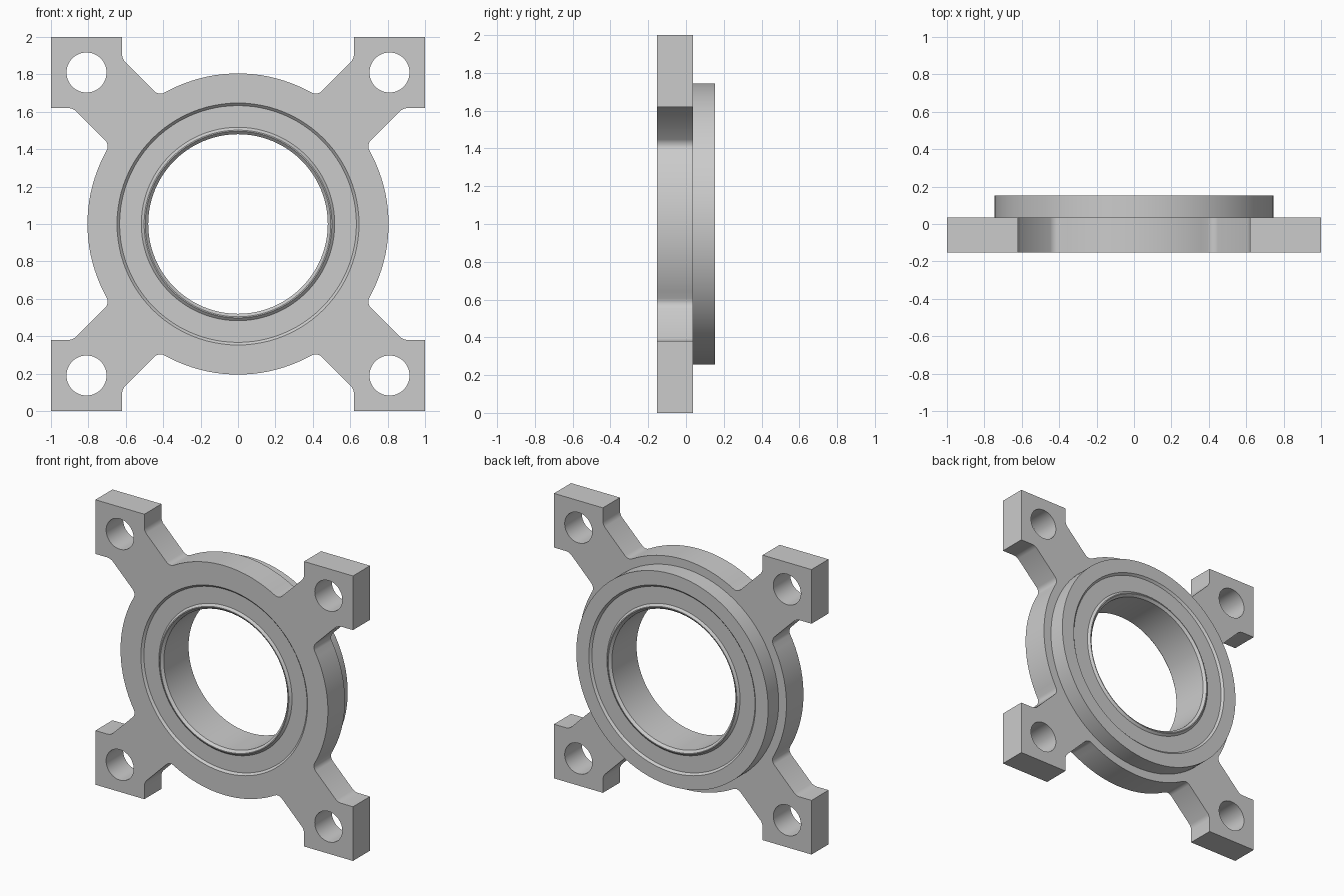
import bpy
import bmesh
from math import sin, cos, pi, atan2, radians

cube = bpy.data.objects.get("Cube")
if cube:
    bpy.data.objects.remove(cube)

FRONT, STEP, BACK = -0.153, 0.036, 0.153
MID_Z = 1.0
SEAT_R, BODY_R, SPIGOT_R = 0.67, 0.805, 0.745

steel = bpy.data.materials.new("grey_metal")
steel.use_nodes = True
GREY = (0.6, 0.6, 0.6, 1)
steel.diffuse_color = GREY
steel.node_tree.nodes["Principled BSDF"].inputs["Base Color"].default_value = GREY


def smooth(obj):
    bpy.ops.object.select_all(action="DESELECT")
    obj.select_set(True)
    bpy.context.view_layer.objects.active = obj
    bpy.ops.object.shade_smooth_by_angle(angle=radians(25))


def circle(r, cx=0, cy=0, n=96):
    return [(cx + r * cos(2 * pi * i / n), cy + r * sin(2 * pi * i / n)) for i in range(n)]


def plate(name, outlines, y0, y1):
    """Extrude nested closed outlines, the inner ones becoming holes."""
    curve = bpy.data.curves.new(name, "CURVE")
    curve.dimensions = "2D"
    curve.fill_mode = "BOTH"
    curve.extrude = (y1 - y0) / 2
    for pts in outlines:
        spline = curve.splines.new("POLY")
        spline.points.add(len(pts) - 1)
        for point, (x, z) in zip(spline.points, pts):
            point.co = (x, z, 0, 1)
        spline.use_cyclic_u = True
    obj = bpy.data.objects.new(name, curve)
    bpy.context.collection.objects.link(obj)
    obj.rotation_euler.x = pi / 2
    obj.location = (0, (y0 + y1) / 2, MID_Z)
    curve.materials.append(steel)
    bpy.ops.object.select_all(action="DESELECT")
    obj.select_set(True)
    bpy.context.view_layer.objects.active = obj
    bpy.ops.object.convert(target="MESH")
    obj = bpy.context.view_layer.objects.active
    bm = bmesh.new()
    bm.from_mesh(obj.data)
    bmesh.ops.remove_doubles(bm, verts=bm.verts, dist=1e-5)
    bmesh.ops.recalc_face_normals(bm, faces=bm.faces)
    bm.to_mesh(obj.data)
    bm.free()
    smooth(obj)


def lathe(name, profile, n=96):
    """Spin a closed (radius, y) profile around the y axis."""
    bm = bmesh.new()
    rings = [[bm.verts.new((r * cos(2 * pi * i / n), y, r * sin(2 * pi * i / n)))
              for r, y in profile] for i in range(n)]
    m = len(profile)
    for i in range(n):
        a, b = rings[i], rings[(i + 1) % n]
        for j in range(m):
            k = (j + 1) % m
            bm.faces.new((a[j], a[k], b[k], b[j]))
    bmesh.ops.recalc_face_normals(bm, faces=bm.faces)
    mesh = bpy.data.meshes.new(name)
    bm.to_mesh(mesh)
    bm.free()
    mesh.materials.append(steel)
    obj = bpy.data.objects.new(name, mesh)
    bpy.context.collection.objects.link(obj)
    obj.location.z = MID_Z
    smooth(obj)


# One eighth of the flange: ear corner, arm with fillets, then the round body
octant = [(1, 1), (0.62, 1), (0.62, 0.905), (0.617, 0.888), (0.607, 0.869),
          (0.447, 0.709), (0.435, 0.701), (0.42, 0.697), (0.408, 0.697)]
start = atan2(0.702, 0.394)
octant += [(BODY_R * cos(a), BODY_R * sin(a))
           for a in (start + (pi / 2 - start) * i / 10 for i in range(11))]
quarter = [(z, x) for x, z in reversed(octant)] + octant[1:-1]
outline = []
for turn in range(4):
    outline += quarter
    quarter = [(-z, x) for x, z in quarter]

# Four-eared flange with bolt holes and bearing seat
holes = [circle(0.107, sx * 0.81, sz * 0.81, 48) for sx in (-1, 1) for sz in (-1, 1)]
plate("mounting_flange", [outline, circle(SEAT_R)] + holes, FRONT, STEP)

# Raised collar on the back
lathe("rear_collar", [(SEAT_R, STEP), (SPIGOT_R, STEP), (SPIGOT_R, BACK), (SEAT_R, BACK)])

# Bearing: outer race, recessed seal and inner race with chamfers, same on both sides
side = [(SEAT_R, 0), (0.647, 0), (0.633, 0.014), (0.517, 0.014), (0.502, 0), (0.496, 0), (0.48, 0.016)]
front = [(r, FRONT + d) for r, d in side]
back = [(r, BACK - d) for r, d in reversed(side)]
lathe("bearing", front + back)
